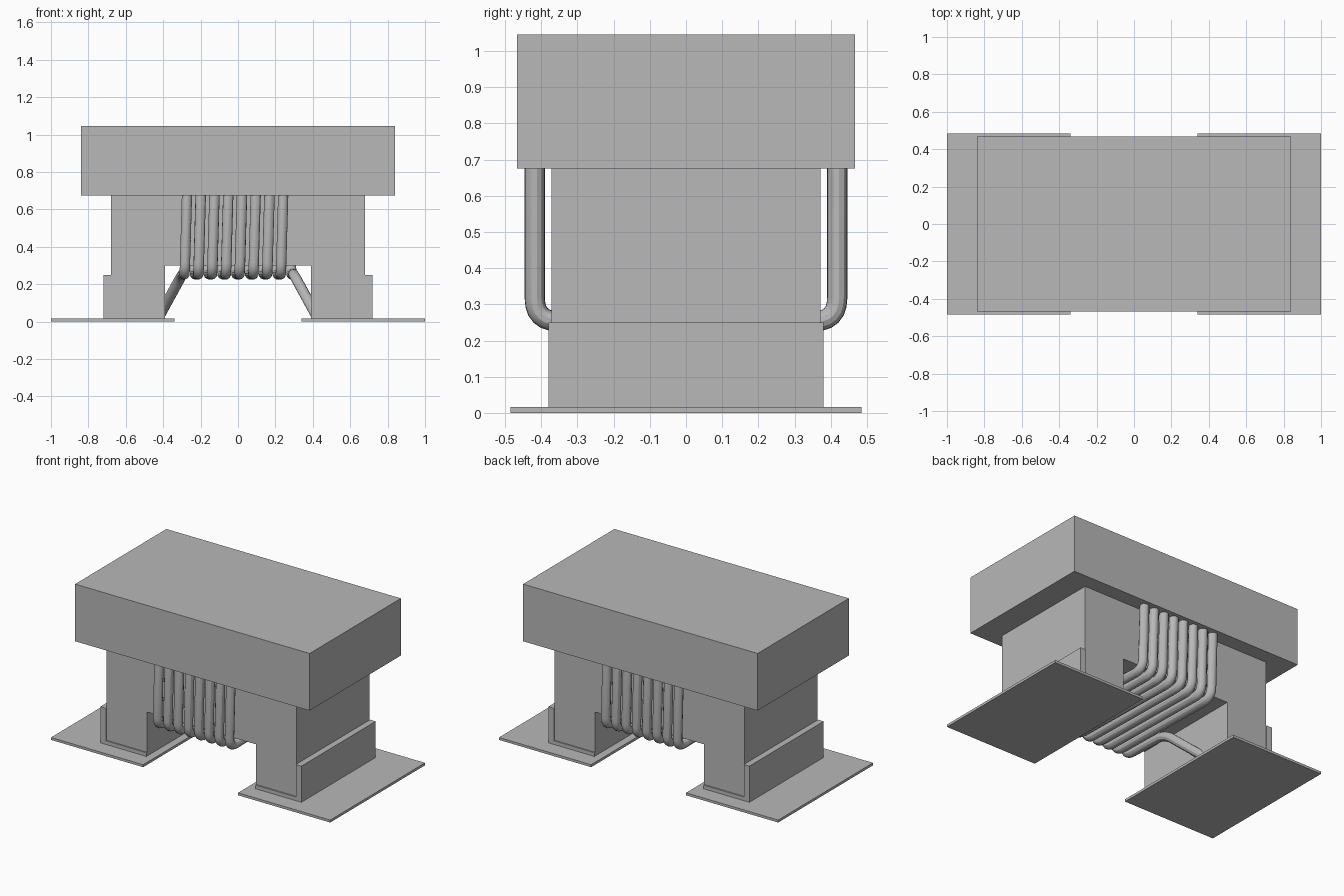
import bpy, bmesh
from mathutils import Vector

cube = bpy.data.objects.get("Cube")
if cube:
    bpy.data.objects.remove(cube, do_unlink=True)

# Single grey material
GREY = (0.48, 0.48, 0.48, 1)
grey = bpy.data.materials.new("plain grey")
grey.use_nodes = True
grey.diffuse_color = GREY
grey.node_tree.nodes["Principled BSDF"].inputs["Base Color"].default_value = GREY


def add_object(name, data):
    ob = bpy.data.objects.new(name, data)
    data.materials.append(grey)
    bpy.context.collection.objects.link(ob)
    return ob


def extrude_profile(name, profile, half_y):
    """Solid from an x-z outline, extruded symmetrically along y."""
    bm = bmesh.new()
    face = bm.faces.new([bm.verts.new((x, -half_y, z)) for x, z in profile])
    out = bmesh.ops.extrude_face_region(bm, geom=[face])
    moved = [v for v in out["geom"] if isinstance(v, bmesh.types.BMVert)]
    bmesh.ops.translate(bm, verts=moved, vec=(0, 2 * half_y, 0))
    bmesh.ops.recalc_face_normals(bm, faces=bm.faces)
    mesh = bpy.data.meshes.new(name)
    bm.to_mesh(mesh)
    bm.free()
    return add_object(name, mesh)


def rect(x0, x1, z0, z1):
    return [(x0, z0), (x1, z0), (x1, z1), (x0, z1)]


def fillet(corners, radius, steps=6):
    """Round the inner corners of a 3D path."""
    path = [corners[0]]
    for a, b, c in zip(corners, corners[1:], corners[2:]):
        u, v = a - b, c - b
        r = min(radius, u.length * 0.45, v.length * 0.45)
        p, q = b + u.normalized() * r, b + v.normalized() * r
        for i in range(steps + 1):
            t = i / steps
            path.append(p * (1 - t) ** 2 + b * 2 * t * (1 - t) + q * t * t)
    path.append(corners[-1])
    return path


# Top cap and the bridge-shaped core below it
extrude_profile("top_cap", rect(-0.84, 0.84, 0.675, 1.045), 0.467)
extrude_profile("core", [(-0.68, 0.04), (-0.39, 0.04), (-0.39, 0.30), (0.39, 0.30),
                         (0.39, 0.04), (0.68, 0.04), (0.68, 0.675), (-0.68, 0.675)], 0.372)

# L-shaped terminals and the flat pads under them
for side, s in (("left", 1), ("right", -1)):
    ell = [(0.39, 0.016), (0.72, 0.016), (0.72, 0.25), (0.68, 0.25), (0.68, 0.04), (0.39, 0.04)]
    extrude_profile(side + "_terminal", [(s * x, z) for x, z in ell], 0.38)
    extrude_profile(side + "_pad", [(s * x, z) for x, z in rect(0.34, 1.0, 0, 0.016)], 0.485)

# Wire winding: eight turns with a slanted lead at each end
TURNS, PITCH, Y, LOW, HIGH = 8, 0.0735, 0.418, 0.253, 0.74
corners = [Vector((-0.42, 0.16, 0.03)), Vector((-0.298, -0.08, LOW))]
for i in range(TURNS):
    x = -0.285 + i * PITCH
    corners += [Vector((x, -Y, LOW)), Vector((x + 0.014, -Y, HIGH)),
                Vector((x + 0.041, Y, HIGH)), Vector((x + 0.055, Y, LOW))]
corners += [Vector((0.298, 0.08, LOW)), Vector((0.42, -0.16, 0.03))]

curve = bpy.data.curves.new("wire_winding", "CURVE")
curve.dimensions = "3D"
curve.bevel_depth = 0.028
curve.bevel_resolution = 4
curve.use_fill_caps = True
points = fillet(corners, 0.065)
spline = curve.splines.new("POLY")
spline.points.add(len(points) - 1)
for sp, p in zip(spline.points, points):
    sp.co = (*p, 1)
spline.use_smooth = True
wire = add_object("wire_winding", curve)

# Turn the winding into a smooth mesh
bpy.ops.object.select_all(action="DESELECT")
wire.select_set(True)
bpy.context.view_layer.objects.active = wire
bpy.ops.object.convert(target="MESH")
bpy.ops.object.shade_smooth_by_angle()
